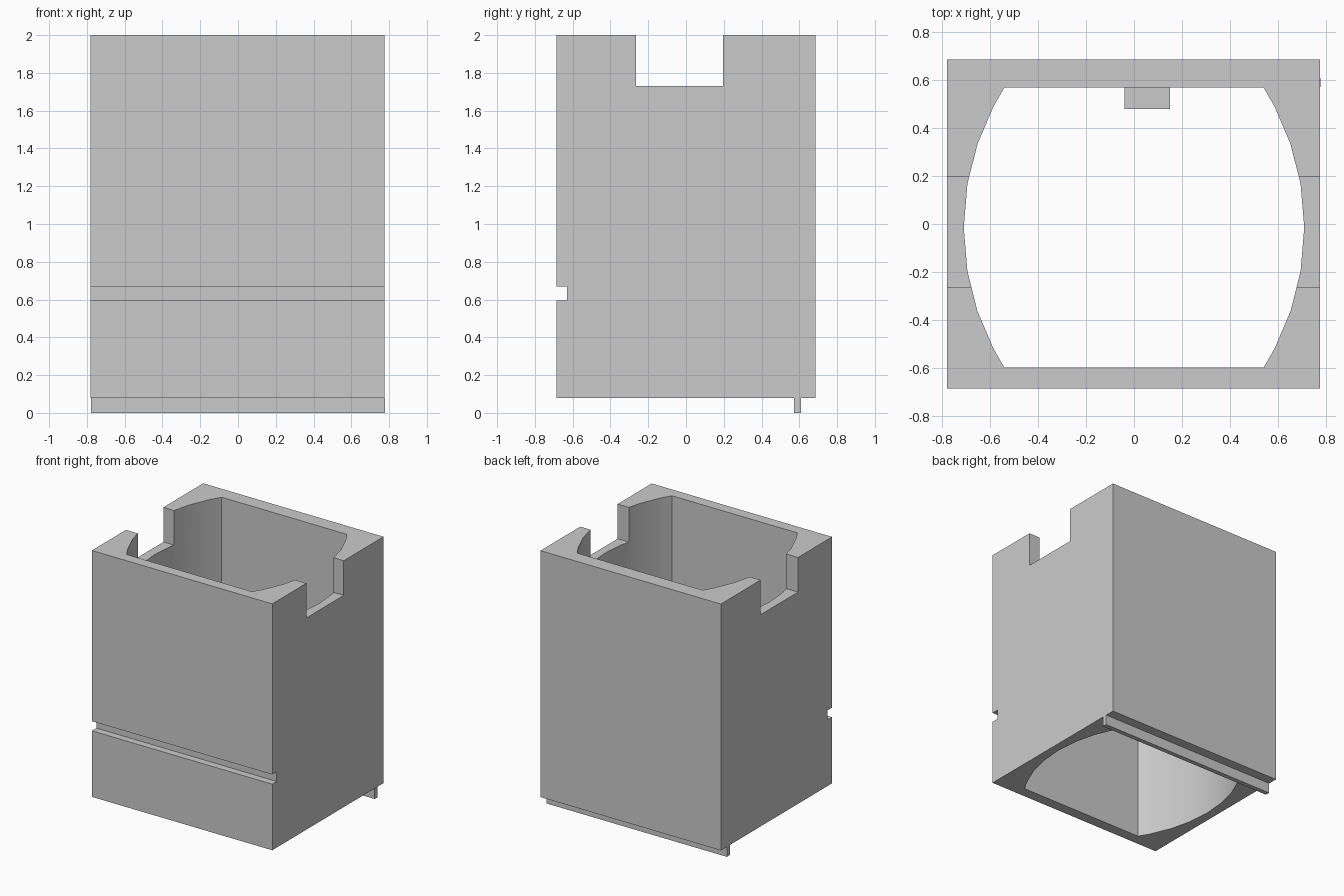
import bpy
import bmesh
import math

old = bpy.data.objects.get("Cube")
if old:
    bpy.data.objects.remove(old, do_unlink=True)

# Single plain grey
grey = bpy.data.materials.new("plain grey")
grey.use_nodes = True
colour = (0.6, 0.6, 0.6, 1)
grey.diffuse_color = colour
grey.node_tree.nodes["Principled BSDF"].inputs["Base Color"].default_value = colour


def prism(name, outline, z0, z1):
    """Extrude a flat xy outline from z0 to z1."""
    bm = bmesh.new()
    face = bm.faces.new([bm.verts.new((x, y, z0)) for x, y in outline])
    ext = bmesh.ops.extrude_face_region(bm, geom=[face])["geom"]
    top = [v for v in ext if isinstance(v, bmesh.types.BMVert)]
    bmesh.ops.translate(bm, verts=top, vec=(0, 0, z1 - z0))
    bmesh.ops.recalc_face_normals(bm, faces=bm.faces)
    mesh = bpy.data.meshes.new(name)
    bm.to_mesh(mesh)
    bm.free()
    mesh.materials.append(grey)
    obj = bpy.data.objects.new(name, mesh)
    bpy.context.collection.objects.link(obj)
    return obj


def box(name, x0, x1, y0, y1, z0, z1):
    return prism(name, [(x0, y0), (x1, y0), (x1, y1), (x0, y1)], z0, z1)


def cut(target, cutter):
    """Subtract the cutter, then discard it."""
    cutter.hide_render = True
    mod = target.modifiers.new("cut", "BOOLEAN")
    mod.operation = "DIFFERENCE"
    mod.solver = "EXACT"
    mod.object = cutter
    bpy.context.view_layer.objects.active = target
    bpy.ops.object.modifier_apply(modifier=mod.name)
    bpy.data.objects.remove(cutter, do_unlink=True)


# Outer block
body = box("sleeve_body", -0.78, 0.775, -0.685, 0.685, 0.08, 2.0)

# Through opening: flat front and back, bowed sides
radius, bow_x, mid_y = 1.09, 0.71, -0.015
angles = [-32.4, -27.6, -18.6, -9.6, 0, 9.6, 18.6, 27.6, 32.4]
side = [(bow_x - radius * (1 - math.cos(math.radians(a))),
         mid_y + radius * math.sin(math.radians(a))) for a in angles]
opening = side + [(-x, y) for x, y in reversed(side)]
cut(body, prism("opening_cutter", opening, -0.5, 2.5))

# Notch across both side walls, and the groove along the front
cut(body, box("notch_cutter", -1, 1, -0.265, 0.195, 1.73, 2.5))
cut(body, box("groove_cutter", -1, 1, -1, -0.63, 0.595, 0.67))

# Smooth bowed walls with crisp corners
bpy.ops.object.select_all(action="DESELECT")
body.select_set(True)
bpy.context.view_layer.objects.active = body
bpy.ops.object.shade_smooth_by_angle(angle=math.radians(25))

# Rail under the back wall and tab on its inner face
box("bottom_rail", -0.778, 0.778, 0.572, 0.608, 0.0, 0.08)
box("inner_tab", -0.04, 0.15, 0.48, 0.572, 0.08, 0.55)
